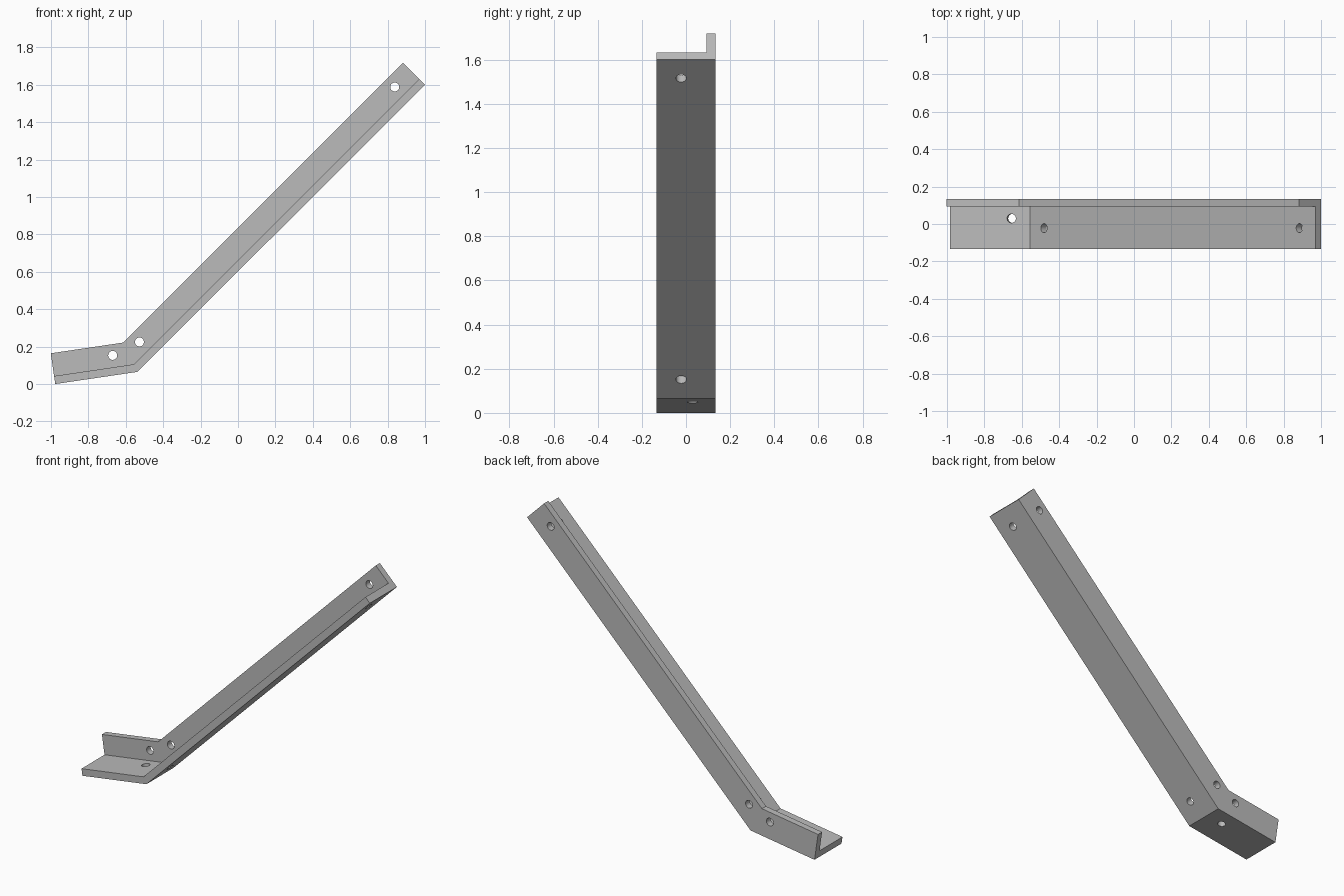
import bpy, bmesh
from mathutils import Vector

if "Cube" in bpy.data.objects:
    bpy.data.objects.remove(bpy.data.objects["Cube"])

HEIGHT, THICK, WEB, HALF = 0.166, 0.043, 0.04, 0.133
HOLE_RADIUS = 0.024

# Material
steel = bpy.data.materials.new("light_grey_steel")
steel.use_nodes = True
colour = (0.5, 0.5, 0.5, 1)
steel.diffuse_color = colour
steel.node_tree.nodes["Principled BSDF"].inputs["Base Color"].default_value = colour

# Outer corner line of the bent angle bar: foot end, knee, top end
foot, knee, top = Vector((-0.977, 0, 0)), Vector((-0.537, 0, 0.065)), Vector((1, 0, 1.601))


def normal(a, b):
    d = (b - a).normalized()
    return Vector((-d.z, 0, d.x))


n_foot, n_arm = normal(foot, knee), normal(knee, top)
mitre = (n_foot + n_arm) / (1 + n_foot.dot(n_arm))
stations = [(foot, n_foot), (knee, mitre), (top, n_arm)]

# L-shaped section: (y, height above the outer corner line)
section = [(-HALF, 0), (HALF, 0), (HALF, HEIGHT), (HALF - WEB, HEIGHT),
           (HALF - WEB, THICK), (-HALF, THICK)]

# Bent angle bar, lofted through the stations
bm = bmesh.new()
rings = [[bm.verts.new(p + n * h + Vector((0, y, 0))) for y, h in section]
         for p, n in stations]
for r0, r1 in zip(rings, rings[1:]):
    for i in range(len(section)):
        j = (i + 1) % len(section)
        bm.faces.new((r0[i], r0[j], r1[j], r1[i]))
bm.faces.new(rings[0])
bm.faces.new(rings[-1])
bmesh.ops.recalc_face_normals(bm, faces=bm.faces)
mesh = bpy.data.meshes.new("angle_brace")
bm.to_mesh(mesh)
bm.free()
brace = bpy.data.objects.new("angle_brace", mesh)
bpy.context.collection.objects.link(brace)
mesh.materials.append(steel)


# Bolt holes through the web (along y) and the flange (along its normal)
def drill(centre, axis):
    bpy.ops.mesh.primitive_cylinder_add(
        vertices=32, radius=HOLE_RADIUS, depth=0.12, location=centre,
        rotation=axis.to_track_quat("Z", "Y").to_euler())
    cutter = bpy.context.object
    cutter.name = "hole_cutter"
    cutter.hide_render = True
    cutter.data.materials.append(steel)
    mod = brace.modifiers.new("hole", "BOOLEAN")
    mod.operation, mod.solver, mod.object = "DIFFERENCE", "EXACT", cutter
    bpy.context.view_layer.objects.active = brace
    bpy.ops.object.modifier_apply(modifier=mod.name)
    bpy.data.objects.remove(cutter)


for x, z in [(-0.67, 0.153), (-0.527, 0.225), (0.838, 1.588)]:
    drill(Vector((x, HALF - WEB / 2, z)), Vector((0, 1, 0)))
for x, y, z, axis in [(-0.652, 0.03, 0.07, n_foot), (-0.465, -0.022, 0.165, n_arm),
                      (0.9, -0.022, 1.53, n_arm)]:
    drill(Vector((x, y, z)), axis)

# Smooth hole walls, flat plates
bpy.ops.object.select_all(action="DESELECT")
brace.select_set(True)
bpy.context.view_layer.objects.active = brace
bpy.ops.object.shade_smooth_by_angle(angle=0.6)
